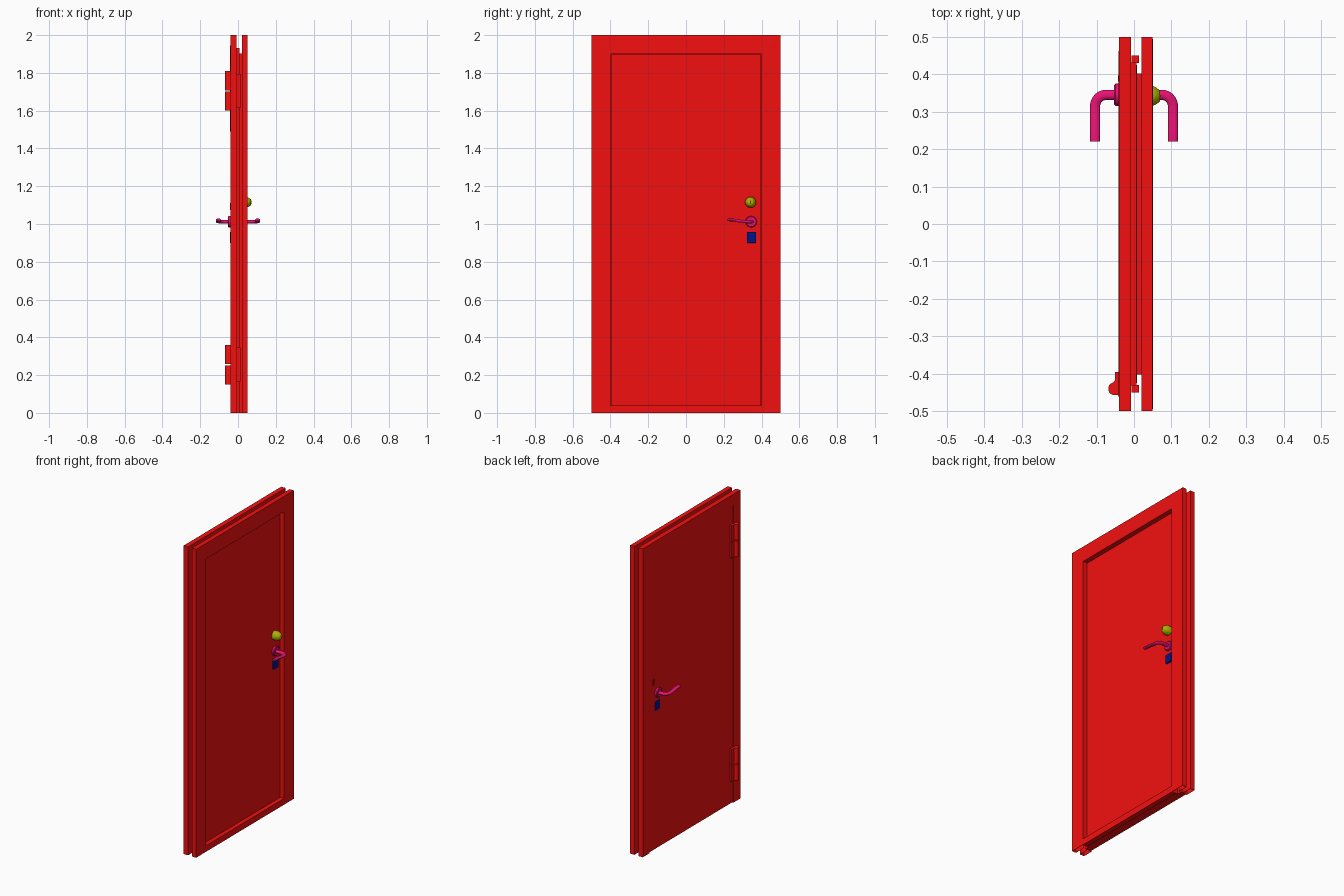
import bpy, bmesh, math
from mathutils import Vector

if "Cube" in bpy.data.objects:
    bpy.data.objects.remove(bpy.data.objects["Cube"])


def material(name, rgb):
    m = bpy.data.materials.new(name)
    m.diffuse_color = (*rgb, 1)
    m.use_nodes = True
    m.node_tree.nodes["Principled BSDF"].inputs["Base Color"].default_value = m.diffuse_color
    return m


RED = material("red_paint", (0.9, 0.005, 0.005))
PINK = material("handle_pink", (0.82, 0.006, 0.17))
OLIVE = material("lock_yellow", (0.42, 0.42, 0.0))
BLUE = material("plate_blue", (0.0, 0.008, 0.25))
DARK = material("keyhole_dark", (0.08, 0.08, 0.0))


def make(name, bm, mat, bevel=0, smooth=False):
    me = bpy.data.meshes.new(name)
    bm.to_mesh(me)
    bm.free()
    ob = bpy.data.objects.new(name, me)
    bpy.context.collection.objects.link(ob)
    me.materials.append(mat)
    if bevel:
        b = ob.modifiers.new("bevel", 'BEVEL')
        b.width, b.segments = bevel, 2
    if smooth:
        bpy.ops.object.select_all(action='DESELECT')
        ob.select_set(True)
        bpy.context.view_layer.objects.active = ob
        bpy.ops.object.shade_smooth_by_angle(angle=math.radians(40))
    return ob


def box(name, lo, hi, mat, bevel=0):
    bm = bmesh.new()
    bmesh.ops.create_cube(bm, size=1)
    for v in bm.verts:
        v.co = [l + (c + 0.5) * (h - l) for l, h, c in zip(lo, hi, v.co)]
    return make(name, bm, mat, bevel)


def loft(name, rings, mat, smooth=True):
    """Skin closed rings of points and cap both ends."""
    bm = bmesh.new()
    vs = [[bm.verts.new(p) for p in r] for r in rings]
    n = len(vs[0])
    for a, b in zip(vs, vs[1:]):
        for i in range(n):
            bm.faces.new((a[i], a[(i + 1) % n], b[(i + 1) % n], b[i]))
    bm.faces.new(vs[0])
    bm.faces.new(vs[-1])
    bmesh.ops.recalc_face_normals(bm, faces=bm.faces)
    return make(name, bm, mat, smooth=smooth)


def turned(name, y, z, profile, mat, n=32):
    """Round part about an x axis, from (x, radius) pairs."""
    rings = [[(x, y + r * math.cos(2 * math.pi * i / n), z + r * math.sin(2 * math.pi * i / n))
              for i in range(n)] for x, r in profile]
    return loft(name, rings, mat)


# folded sheet frame: (half width, x) profile swept up, across and down
profile = [(0.432, -0.009), (0.499, -0.009), (0.499, -0.039), (0.431, -0.039), (0.431, 0.006),
           (0.401, 0.006), (0.401, 0.049), (0.499, 0.049), (0.499, 0.021), (0.432, 0.021)]
bm = bmesh.new()
rows = [[bm.verts.new(p) for p in ((x, -u, 0), (x, -u, 1.5 + u), (x, u, 1.5 + u), (x, u, 0))]
        for u, x in profile]
for a, b in zip(rows, rows[1:]):
    for i in range(3):
        bm.faces.new((a[i], a[i + 1], b[i + 1], b[i]))
frame = make("door_frame", bm, RED)
s = frame.modifiers.new("sheet", 'SOLIDIFY')
s.thickness, s.offset, s.use_even_offset = 0.002, 0, True

# leaf: wide back layer sits in the rebate, narrower front layer fills the opening
box("door_leaf_back", (-0.038, -0.428, 0.005), (0.004, 0.428, 1.928), RED)
box("door_leaf_front", (0.004, -0.397, 0.005), (0.022, 0.397, 1.897), RED)
box("threshold", (0.018, -0.4, 0), (0.05, 0.4, 0.04), RED)

# pockets standing proud of the frame inside the wall gap
for i, z in enumerate((0.255, 1.705)):
    box(f"hinge_pocket_{i}", (-0.007, -0.45, z - 0.09), (0.014, -0.43, z + 0.09), RED)
box("lock_pocket", (-0.007, 0.43, 0.9), (0.014, 0.45, 1.12), RED)

# hinges: knuckle with a mounting plate, in two halves
for i, z0 in enumerate((0.15, 1.60)):
    for half, (za, zb) in enumerate(((0, 0.102), (0.108, 0.21))):
        outline = [(-0.038, -0.458)]
        for k in range(9):
            t = math.radians(-100 + k * 22)
            outline.append((-0.052 - 0.017 * math.cos(t), -0.44 + 0.017 * math.sin(t)))
        outline += [(-0.051, -0.418), (-0.051, -0.395), (-0.038, -0.395)]
        loft(f"hinge_{i}_{half}", [[(x, y, z0 + z) for x, y in outline] for z in (za, zb)], RED)

# lever handles on both sides, round rose and flattened bent grip
HY, HZ = 0.345, 1.012
for side, label, base in ((1, "front", 0.02), (-1, "back", 0.037)):
    turned("handle_rose_" + label, HY, HZ,
           [(side * base, 0.03), (side * (base + 0.012), 0.03), (side * (base + 0.016), 0.026)], PINK)
    path = [(base, HY, 0), (0.074, HY, 0)]
    path += [(0.074 + 0.03 * math.sin(t), HY - 0.03 + 0.03 * math.cos(t), 0)
             for t in (math.pi / 2 * k / 8 for k in range(1, 9))]
    path += [(0.104, 0.28, 0.004), (0.104, 0.25, 0.009), (0.104, 0.22, 0.01)]
    pts = [Vector(p) for p in path]
    rings = []
    for k, p in enumerate(pts):
        d = pts[min(k + 1, len(pts) - 1)] - pts[max(k - 1, 0)]
        nrm = Vector((-d.y, d.x, 0)).normalized()
        f = k / (len(pts) - 1)
        hw, hh = 0.0135, 0.010 - 0.003 * f
        ring = []
        for i in range(20):
            a = 2 * math.pi * i / 20
            q = p + nrm * (hw * math.cos(a)) + Vector((0, 0, hh * math.sin(a)))
            ring.append((side * q.x, q.y, HZ + q.z))
        rings.append(ring)
    loft("handle_lever_" + label, rings, PINK)

# lock cylinder with keyhole
LY, LZ = 0.342, 1.115
turned("lock_cylinder", LY, LZ,
       [(0.02, 0.029), (0.045, 0.029), (0.058, 0.023), (0.068, 0.016), (0.070, 0.012)], OLIVE)
box("keyhole", (0.06, LY - 0.003, LZ - 0.01), (0.0708, LY + 0.003, LZ + 0.01), DARK)

# blue plates under the handles, thin escutcheon behind the lock
box("plate_front", (0.02, 0.323, 0.90), (0.032, 0.371, 0.958), BLUE, 0.003)
box("plate_back", (-0.042, 0.323, 0.90), (-0.036, 0.371, 0.958), BLUE, 0.002)
box("lock_escutcheon_back", (-0.043, 0.38, 1.075), (-0.036, 0.396, 1.11), RED)
